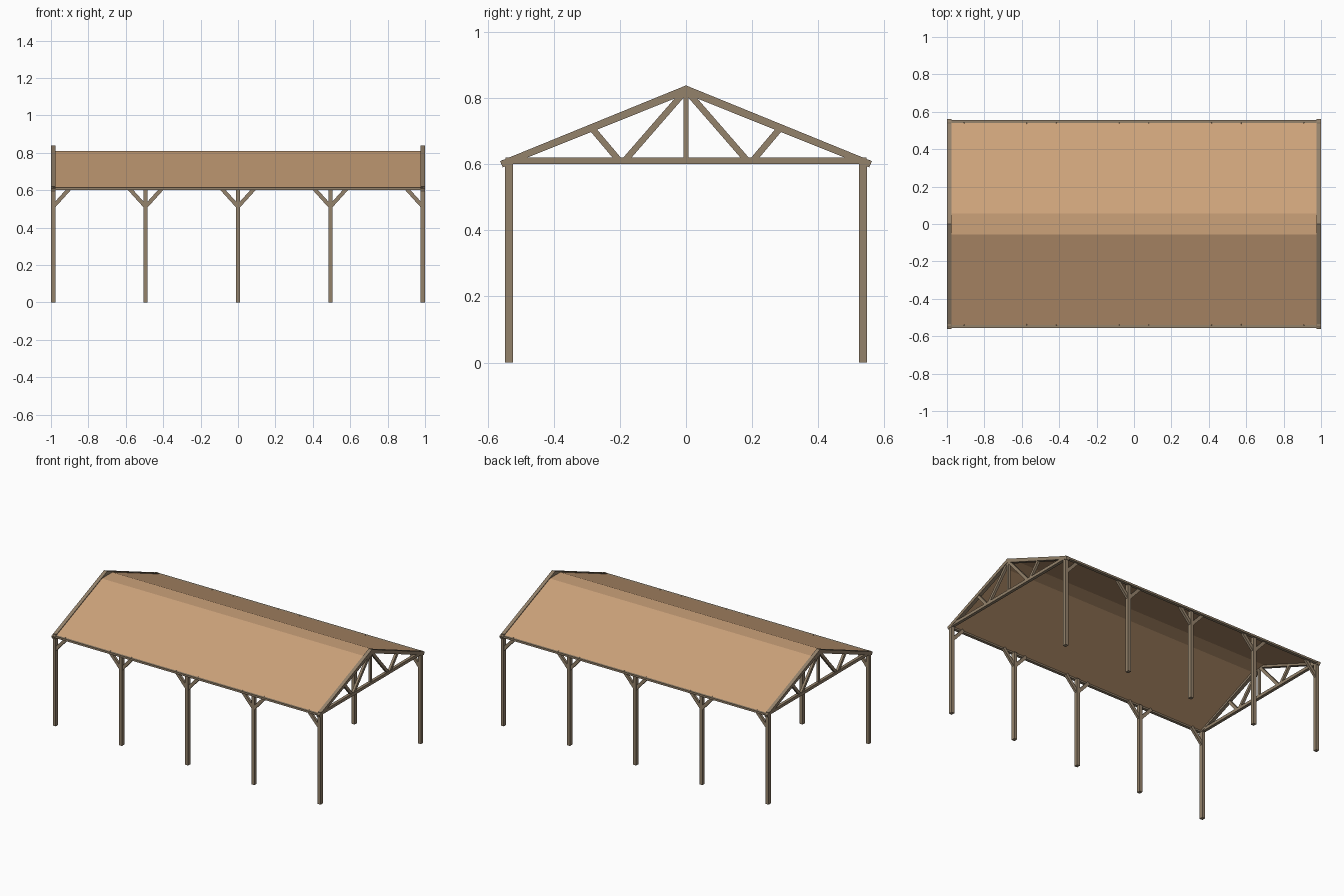
import bpy, bmesh, math
from mathutils import Vector

if "Cube" in bpy.data.objects:
    bpy.data.objects.remove(bpy.data.objects["Cube"])


def material(name, rgb):
    m = bpy.data.materials.new(name)
    lin = [(c / 255 / 12.92) if c / 255 <= 0.04045 else ((c / 255 + 0.055) / 1.055) ** 2.4 for c in rgb]
    m.diffuse_color = (*lin, 1)
    m.use_nodes = True
    m.node_tree.nodes["Principled BSDF"].inputs["Base Color"].default_value = m.diffuse_color
    return m


WOOD = material("weathered timber", (148, 130, 107))
ROOF = material("tan roofing", (204, 162, 122))


def prism(name, points, axis, lo, hi, mat):
    """Extrude a 2D outline: axis 'x' uses (y, z) points, axis 'y' uses (x, z) points."""
    def at(p, d):
        return (d, p[0], p[1]) if axis == 'x' else (p[0], d, p[1])
    bm = bmesh.new()
    a = [bm.verts.new(at(p, lo)) for p in points]
    b = [bm.verts.new(at(p, hi)) for p in points]
    n = len(points)
    bm.faces.new(a)
    bm.faces.new(b[::-1])
    for i in range(n):
        j = (i + 1) % n
        bm.faces.new((a[j], a[i], b[i], b[j]))
    bmesh.ops.recalc_face_normals(bm, faces=bm.faces)
    me = bpy.data.meshes.new(name)
    bm.to_mesh(me)
    bm.free()
    me.materials.append(mat)
    ob = bpy.data.objects.new(name, me)
    bpy.context.collection.objects.link(ob)
    return ob


def box(name, x0, x1, y0, y1, z0, z1):
    return prism(name, [(y0, z0), (y1, z0), (y1, z1), (y0, z1)], 'x', x0, x1, WOOD)


def strut(name, p, q, width, axis, lo, hi):
    """Straight timber between two 2D points."""
    p, q = Vector(p), Vector(q)
    d = (q - p).normalized()
    s = Vector((-d.y, d.x)) * width / 2
    return prism(name, [p - s, q - s, q + s, p + s], axis, lo, hi, WOOD)


POST_X = (-0.988, -0.494, 0, 0.494, 0.988)
POST_Y = 0.535

for side in (-1, 1):
    yc = side * POST_Y
    for x in POST_X:
        # posts and their knee braces
        box("post", x - 0.011, x + 0.011, yc - 0.0125, yc + 0.0125, 0, 0.605)
        for d in (-1, 1):
            if abs(x + d * 0.1) < 1:
                strut("knee_brace", (x + d * 0.004, 0.516), (x + d * 0.087, 0.608),
                      0.021, 'y', yc - 0.008, yc + 0.008)
    # eave beams
    ye = side * 0.546
    box("eave_beam", -0.988, 0.988, ye - 0.010, ye + 0.010, 0.600, 0.613)

# end trusses
for end in (-1, 1):
    lo, hi = end * 0.988 - 0.012, end * 0.988 + 0.012
    prism("truss_rafters", [(0, 0.838), (0.562, 0.609), (0.554, 0.590), (0, 0.812),
                            (-0.554, 0.590), (-0.562, 0.609)], 'x', lo, hi, WOOD)
    lo, hi = end * 0.988 - 0.010, end * 0.988 + 0.010
    box("truss_bottom_chord", lo, hi, -0.546, 0.546, 0.600, 0.620)
    lo, hi = end * 0.988 - 0.008, end * 0.988 + 0.008
    box("truss_king_post", lo, hi, -0.008, 0.008, 0.615, 0.818)
    for s in (-1, 1):
        strut("truss_long_web", (s * 0.184, 0.612), (s * 0.010, 0.812), 0.019, 'x', lo, hi)
        strut("truss_short_web", (s * 0.203, 0.612), (s * 0.290, 0.715), 0.019, 'x', lo, hi)

# thin roof sheet with a flattened ridge
top = [(-0.545, 0.611), (-0.056, 0.810), (0.056, 0.810), (0.545, 0.611)]
prism("roof_sheet", top + [(y, z - 0.004) for y, z in reversed(top)], 'x', -0.982, 0.982, ROOF)
